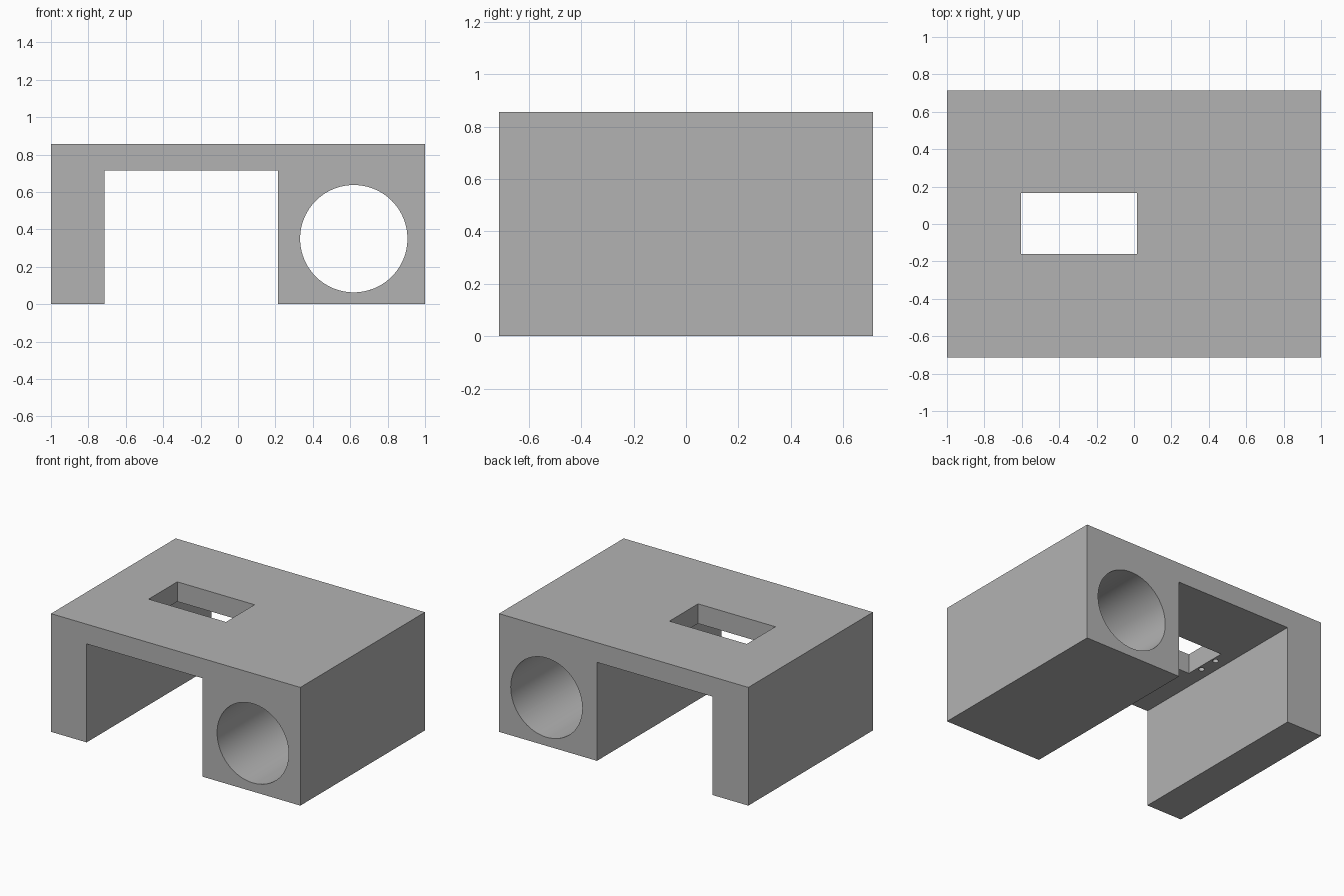
import bpy, bmesh
from mathutils import Vector

if "Cube" in bpy.data.objects:
    bpy.data.objects.remove(bpy.data.objects["Cube"], do_unlink=True)

DEPTH, HEIGHT, CEILING = 1.428, 0.857, 0.714
SLOT = Vector((-0.294, 0.003, 0.786))

grey = bpy.data.materials.new("plain_grey")
grey.use_nodes = True
colour = (0.45, 0.45, 0.45, 1)
grey.diffuse_color = colour
grey.node_tree.nodes["Principled BSDF"].inputs["Base Color"].default_value = colour


def finish(obj, name):
    obj.name = name
    obj.data.materials.append(grey)
    return obj


def cut(target, cutter):
    # Subtract the cutter, then remove it
    mod = target.modifiers.new("cut", "BOOLEAN")
    mod.operation = "DIFFERENCE"
    mod.solver = "EXACT"
    mod.object = cutter
    bpy.ops.object.select_all(action="DESELECT")
    bpy.context.view_layer.objects.active = target
    target.select_set(True)
    bpy.ops.object.modifier_apply(modifier=mod.name)
    bpy.data.objects.remove(cutter, do_unlink=True)


def cylinder(radius, depth, location, rotation=(0, 0, 0), sides=32):
    bpy.ops.mesh.primitive_cylinder_add(vertices=sides, radius=radius, depth=depth,
                                        location=location, rotation=rotation)
    return finish(bpy.context.object, "hole_cutter")


# Bracket body: arch profile extruded from front to back
profile = [(-1, 0), (-0.714, 0), (-0.714, CEILING), (0.214, CEILING),
           (0.214, 0), (1, 0), (1, HEIGHT), (-1, HEIGHT)]
bm = bmesh.new()
face = bm.faces.new([bm.verts.new((x, -DEPTH / 2, z)) for x, z in profile])
extruded = bmesh.ops.extrude_face_region(bm, geom=[face])["geom"]
bmesh.ops.translate(bm, vec=(0, DEPTH, 0),
                    verts=[v for v in extruded if isinstance(v, bmesh.types.BMVert)])
bmesh.ops.recalc_face_normals(bm, faces=bm.faces)
mesh = bpy.data.meshes.new("bracket_body")
bm.to_mesh(mesh)
bm.free()
body = finish(bpy.data.objects.new("bracket_body", mesh), "bracket_body")
bpy.context.collection.objects.link(body)

# Round bore through the thick leg
cut(body, cylinder(0.287, 2, (0.619, 0, 0.35), (1.5708, 0, 0), 96))

# Rectangular slot through the top plate
bpy.ops.mesh.primitive_cube_add(size=1, location=SLOT)
slot = finish(bpy.context.object, "slot_cutter")
slot.scale = (0.62, 0.328, 0.3)
cut(body, slot)

# Four blind screw holes under the plate, two at each end of the slot
for sx in (-1, 1):
    for sy in (-1, 1):
        cut(body, cylinder(0.02, 0.14, (SLOT.x + sx * 0.341, SLOT.y + sy * 0.071, CEILING)))

bpy.ops.object.select_all(action="DESELECT")
bpy.context.view_layer.objects.active = body
body.select_set(True)
bpy.ops.object.shade_smooth_by_angle(angle=0.5)
